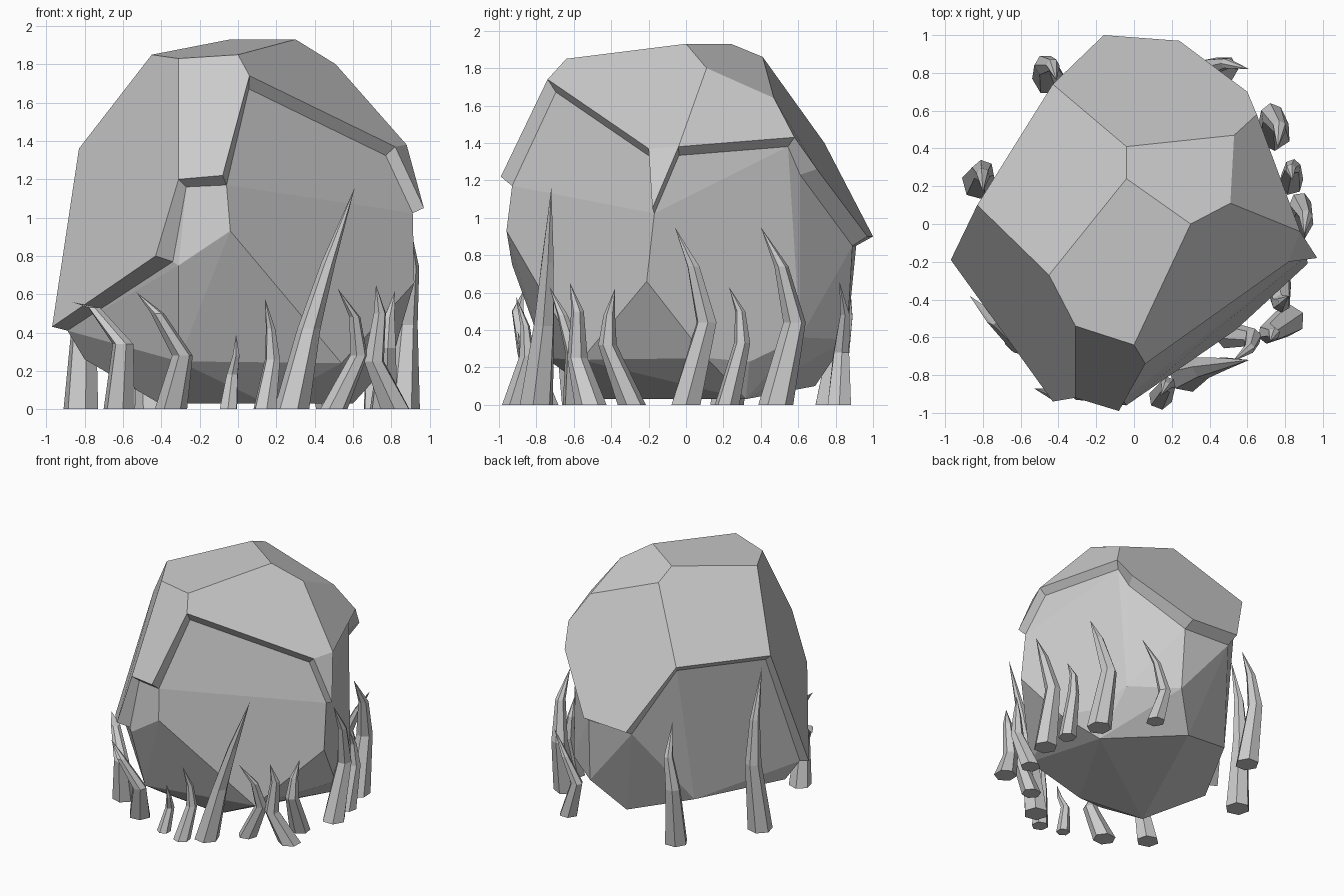
import bpy, bmesh, math
from mathutils import Vector

if "Cube" in bpy.data.objects:
    bpy.data.objects.remove(bpy.data.objects["Cube"])

# Corner points of the overhanging upper shell
P = {
    'A': (-.45, -.27, 1.85), 'B': (-.31, -.54, 1.83), 'C': (0, -.64, 1.85),
    'D': (.06, -.74, 1.74), 'E': (-.04, .24, 1.93), 'F': (.30, 0, 1.93),
    'G': (.51, .11, 1.80), 'H': (-.04, .41, 1.86), 'I': (-.43, .74, 1.40),
    'J': (.53, .47, 1.64), 'K': (.65, .58, 1.43), 'M': (-.16, 1.0, .90),
    'N': (.24, .97, .90), 'P': (.60, .70, 1.26), 'Q': (-.83, .10, 1.36),
    'R': (-.97, -.19, .43), 'S': (-.43, -.94, .80), 'U': (-.08, -.99, 1.22),
    'V': (-.31, -.92, 1.20), 'W': (.82, -.20, 1.37), 'X': (.97, -.18, 1.05),
    'Y': (.88, -.04, 1.38),
}
FACES = "EFCBA EAQIH HIMNPKJ EHJGF GJKY FGYWDC WXY CDUVB ABVSRQ".split()
RIM = "DWXYKPNMIQRSVU"
CENTRE = Vector((0, 0, .6))
# Rim corners whose ledge is deeper than the usual step
DEEP = {'S': (-.34, -.90, .77), 'V': (-.27, -.88, 1.16), 'U': (-.06, -.93, 1.17),
        'R': (-.89, -.19, .41), 'P': (.56, .61, 1.23), 'N': (.25, .89, .85),
        'M': (-.15, .91, .85)}


def inner(name):
    if name in DEEP:
        return Vector(DEEP[name])
    return CENTRE + (Vector(P[name]) - CENTRE) * .94


def finish(bm, name):
    bmesh.ops.recalc_face_normals(bm, faces=bm.faces)
    me = bpy.data.meshes.new(name)
    bm.to_mesh(me)
    bm.free()
    ob = bpy.data.objects.new(name, me)
    bpy.context.collection.objects.link(ob)
    return ob


# Upper shell: large facets plus a ledge folding inward along its rim
bm = bmesh.new()
v = {k: bm.verts.new(p) for k, p in P.items()}
for f in FACES:
    bm.faces.new([v[c] for c in f])
w = {c: bm.verts.new(inner(c)) for c in RIM}
for a, b in zip(RIM, RIM[1:] + RIM[0]):
    bm.faces.new((v[a], v[b], w[b], w[a]))
finish(bm, "rock_shell")

# Lower rock body: faceted hull hanging from the inner rim
body = [
    (-.04, -.96, .93), (-.31, -.93, .75), (-.31, -.75, .25), (.54, -.56, .24),
    (.92, -.21, .66), (.80, .11, .25), (.70, .34, .23), (.58, .61, .36),
    (.26, .86, .35), (.05, .69, .10), (-.80, -.13, .26), (.60, .32, .03),
    (.15, -.45, .03), (-.41, -.39, .03), (-.86, -.18, .37), (-.44, .52, .25),
]
bm = bmesh.new()
for p in body + [inner(c) for c in RIM]:
    bm.verts.new(p)
res = bmesh.ops.convex_hull(bm, input=bm.verts)
bmesh.ops.delete(bm, geom=[g for g in res["geom_interior"]
                           if isinstance(g, bmesh.types.BMVert)], context='VERTS')
bmesh.ops.dissolve_limit(bm, angle_limit=math.radians(4), verts=bm.verts, edges=bm.edges)
finish(bm, "rock_body")


# Bent, tapering blades around the foot: base, knee, upper bend, tip
def blade(name, path, size=1.0, sides=6):
    bm = bmesh.new()
    rings = []
    for (x, y, z), r in zip(path[:-1], (.085, .055, .034)):
        r *= size
        turn = math.atan2(y, x)
        ring = []
        for i in range(sides):
            a = math.tau * i / sides + turn
            ring.append(bm.verts.new((x + r * math.cos(a), y + r * math.sin(a), z)))
        rings.append(ring)
    bm.faces.new(rings[0])
    tip = bm.verts.new(path[-1])
    for i in range(sides):
        j = (i + 1) % sides
        for lo, hi in zip(rings, rings[1:]):
            bm.faces.new((lo[i], lo[j], hi[j], hi[i]))
        bm.faces.new((rings[-1][i], rings[-1][j], tip))
    finish(bm, name)


front = [
    ([(-.62, -.58, 0), (-.60, -.64, .34), (-.75, -.50, .53), (-.87, -.38, .56)], 1),
    ([(-.35, -.76, 0), (-.29, -.85, .28), (-.42, -.90, .50), (-.53, -.87, .61)], 1),
    ([(-.05, -.88, 0), (-.03, -.83, .18), (-.01, -.87, .28), (-.01, -.90, .39)], .6),
    ([(.14, -.92, 0), (.18, -.85, .26), (.17, -.86, .42), (.14, -.91, .58)], .75),
    ([(.28, -.80, 0), (.37, -.76, .42), (.47, -.74, .76), (.61, -.72, 1.16)], 1.1),
    ([(.50, -.59, 0), (.63, -.60, .28), (.61, -.66, .48), (.52, -.73, .63)], .85),
    ([(.82, -.51, 0), (.71, -.58, .25), (.74, -.58, .50), (.72, -.62, .65)], 1),
    ([(.76, -.29, 0), (.78, -.42, .32), (.79, -.41, .48), (.82, -.38, .62)], .9),
]
back = [
    ([(.86, .00, 0), (.88, .11, .44), (.91, .04, .74), (.90, -.06, .95)], 1.05),
    ([(.83, .22, 0), (.84, .30, .33), (.83, .29, .50), (.84, .23, .63)], .8),
    ([(.74, .48, 0), (.73, .58, .44), (.77, .51, .74), (.76, .40, .95)], 1.1),
    ([(.48, .82, 0), (.40, .83, .28), (.49, .85, .48), (.61, .82, .66)], .85),
    ([(-.45, .77, 0), (-.47, .84, .47), (-.43, .84, .72), (-.41, .76, .96)], 1.05),
    ([(-.82, .22, 0), (-.80, .28, .55), (-.80, .26, .90), (-.80, .17, 1.28)], 1.1),
]
for side, group in (("front", front), ("back", back)):
    for n, (path, size) in enumerate(group, 1):
        blade(f"{side}_grass_blade_{n}", path, size)
